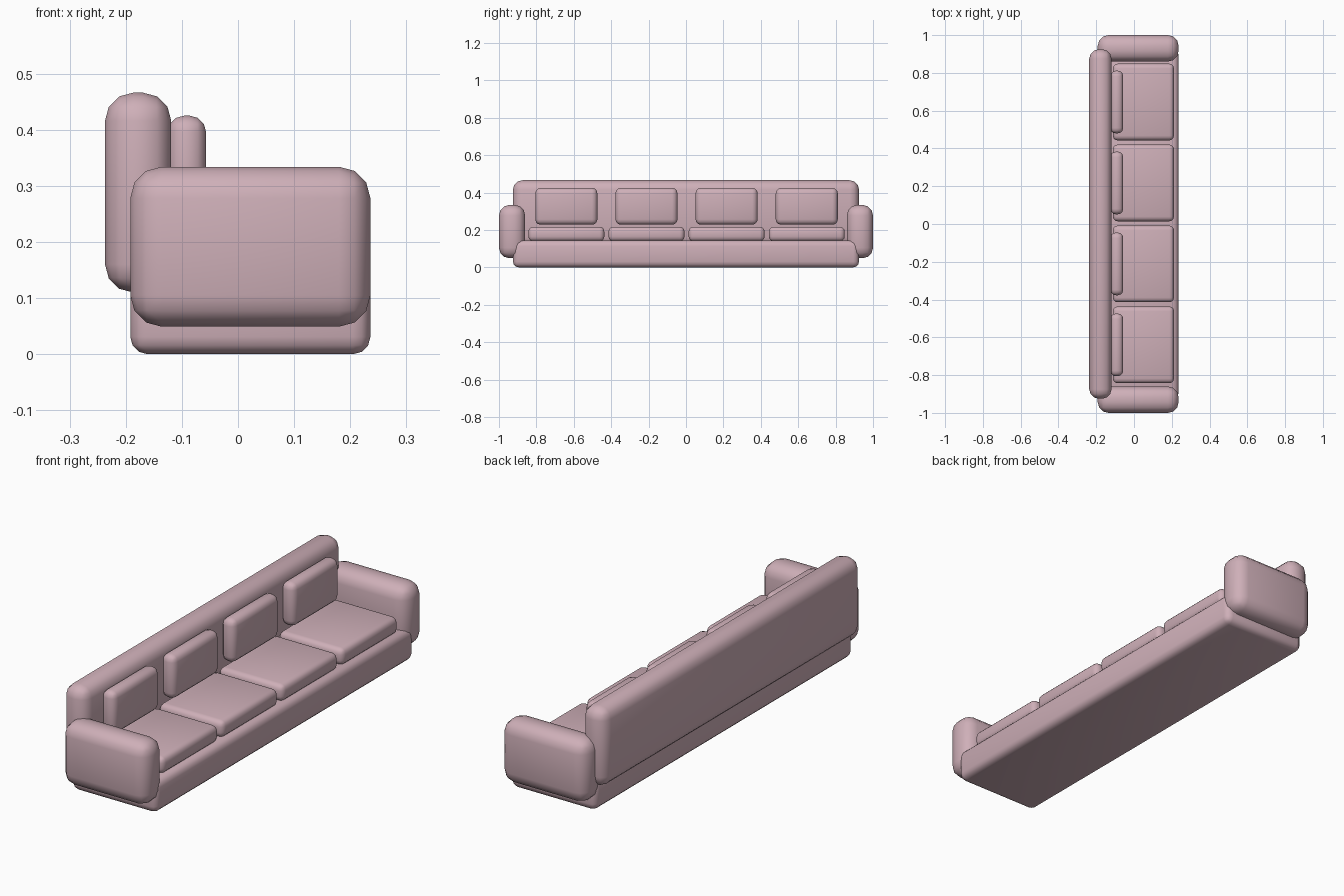
import bpy

if "Cube" in bpy.data.objects:
    bpy.data.objects.remove(bpy.data.objects["Cube"])

fabric = bpy.data.materials.new("dusty_pink_fabric")
fabric.diffuse_color = (0.62, 0.43, 0.48, 1)
fabric.use_nodes = True
fabric.node_tree.nodes["Principled BSDF"].inputs["Base Color"].default_value = fabric.diffuse_color


def cushion(name, lo, hi, radius, segments=3):
    """Rounded box between two opposite corners."""
    bpy.ops.mesh.primitive_cube_add(
        size=1, location=[(a + b) / 2 for a, b in zip(lo, hi)])
    ob = bpy.context.object
    ob.name = name
    ob.scale = [b - a for a, b in zip(lo, hi)]
    bpy.ops.object.transform_apply(location=False, rotation=False, scale=True)
    bevel = ob.modifiers.new("round_edges", 'BEVEL')
    bevel.width = radius
    bevel.segments = segments
    bevel.limit_method = 'NONE'
    bpy.ops.object.modifier_apply(modifier=bevel.name)
    bpy.ops.object.shade_smooth_by_angle()
    ob.data.materials.append(fabric)
    return ob


# Base and backrest
cushion("base", (-0.192, -0.925, 0), (0.236, 0.925, 0.145), 0.031)
cushion("backrest", (-0.237, -0.925, 0.11), (-0.119, 0.925, 0.466), 0.05)

# Armrests at both ends
for side, y0, y1 in (("left", -1.0, -0.86), ("right", 0.86, 1.0)):
    cushion(side + "_armrest", (-0.192, y0, 0.049), (0.236, y1, 0.334), 0.056)

# Four seat cushions, each with a back cushion
for i in range(4):
    y = 0.003 + (i - 1.5) * 0.4285
    cushion(f"seat_cushion_{i + 1}",
            (-0.112, y - 0.203, 0.14), (0.212, y + 0.203, 0.217), 0.025)
    cushion(f"back_cushion_{i + 1}",
            (-0.125, y - 0.166, 0.228), (-0.057, y + 0.166, 0.425), 0.029)
